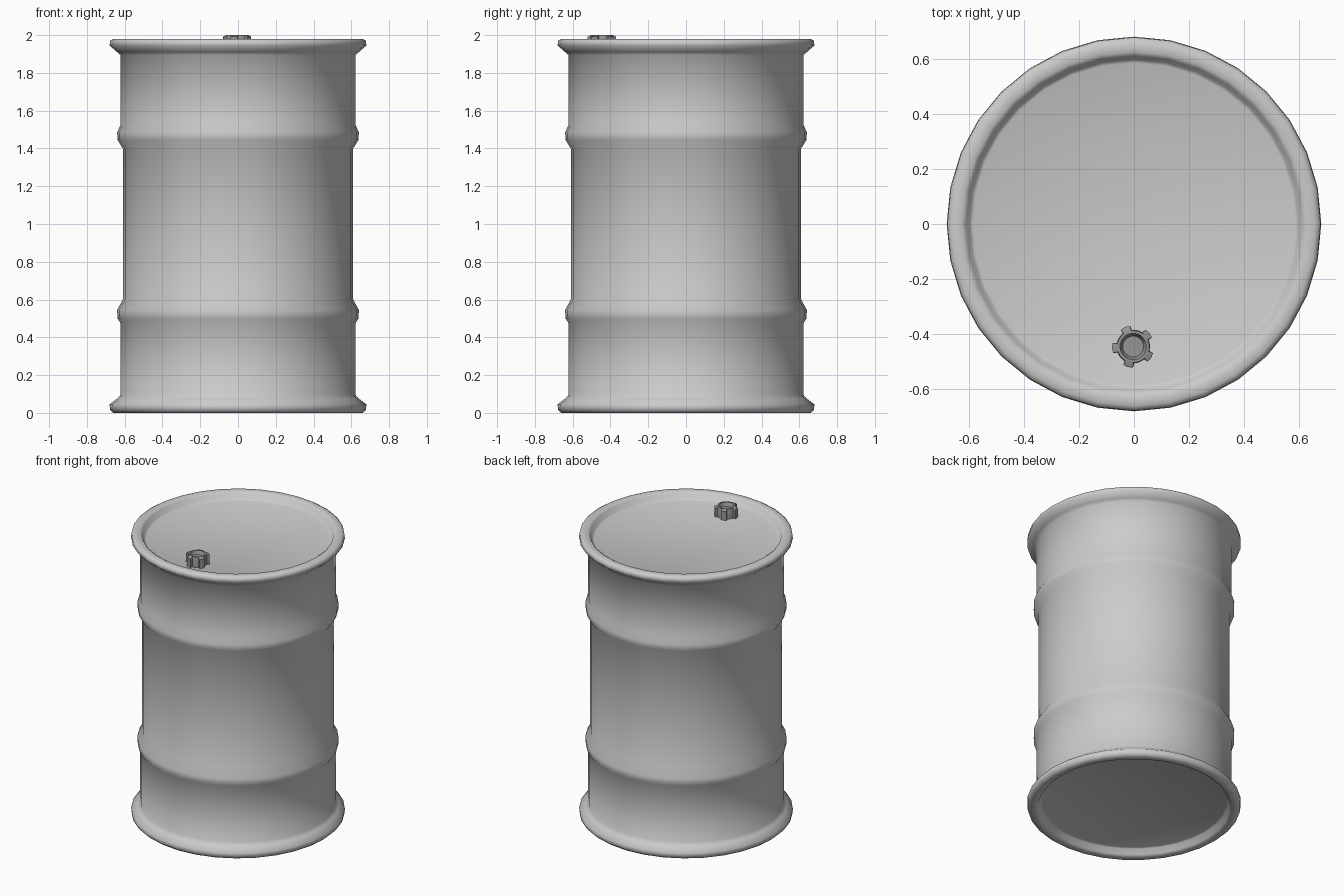
import bpy, bmesh
from math import sin, cos, radians

if "Cube" in bpy.data.objects:
    bpy.data.objects.remove(bpy.data.objects["Cube"])


def loft(name, rings, centre=(0, 0)):
    """Skin a stack of closed rings; each ring is (z, [(angle, radius), ...]). Both ends are capped."""
    bm = bmesh.new()
    loops = [[bm.verts.new((centre[0] + r * cos(a), centre[1] + r * sin(a), z))
              for a, r in pts] for z, pts in rings]
    n = len(loops[0])
    for low, high in zip(loops, loops[1:]):
        for i in range(n):
            j = (i + 1) % n
            bm.faces.new((low[i], low[j], high[j], high[i]))
    bm.faces.new(loops[0][::-1])
    bm.faces.new(loops[-1])
    bmesh.ops.recalc_face_normals(bm, faces=bm.faces)
    mesh = bpy.data.meshes.new(name)
    bm.to_mesh(mesh)
    bm.free()
    obj = bpy.data.objects.new(name, mesh)
    bpy.context.collection.objects.link(obj)
    return obj


def smooth(obj, angle):
    bpy.ops.object.select_all(action='DESELECT')
    obj.select_set(True)
    bpy.context.view_layer.objects.active = obj
    bpy.ops.object.shade_smooth_by_angle(angle=radians(angle))


# Drum: lathe profile (radius, z) from the recessed base to the recessed lid
SIDES = 32
profile = [
    (0.585, 0.05), (0.597, 0.045), (0.61, 0.01), (0.625, 0.0), (0.66, 0.0),
    (0.677, 0.015), (0.68, 0.045), (0.64, 0.075), (0.622, 0.095),   # bottom rim
    (0.622, 0.475), (0.638, 0.50), (0.64, 0.545), (0.61, 0.60),     # lower rib
    (0.61, 1.40), (0.638, 1.445), (0.64, 1.485), (0.622, 1.525),    # upper rib
    (0.622, 1.895), (0.64, 1.91), (0.68, 1.945), (0.677, 1.97),     # top rim
    (0.66, 1.98), (0.625, 1.98), (0.61, 1.97), (0.597, 1.935), (0.585, 1.93),
]
angles = [radians(360 / SIDES * i) for i in range(SIDES)]
drum = loft("drum_body", [(z, [(a, r) for a in angles]) for r, z in profile])
smooth(drum, 60)

# Filler cap: five grip lobes around a ring with a shallow socket
lobe = [(-17, 0.061), (-14, 0.076), (0, 0.077), (14, 0.076), (17, 0.061), (30, 0.061), (42, 0.061)]
outline = [(radians(40 + 72 * k + d), r) for k in range(5) for d, r in lobe]


def circle(radius):
    return [(a, radius) for a, _ in outline]


cap = loft("filler_cap", [
    (1.925, outline), (1.992, outline), (2.0, circle(0.058)),
    (2.0, circle(0.048)), (1.975, circle(0.038)),
], centre=(-0.003, -0.445))
smooth(cap, 25)
dark = bpy.data.materials.new("dark_plastic")
dark.diffuse_color = (0.3, 0.3, 0.3, 1)
dark.use_nodes = True
dark.node_tree.nodes["Principled BSDF"].inputs["Base Color"].default_value = dark.diffuse_color
cap.data.materials.append(dark)
